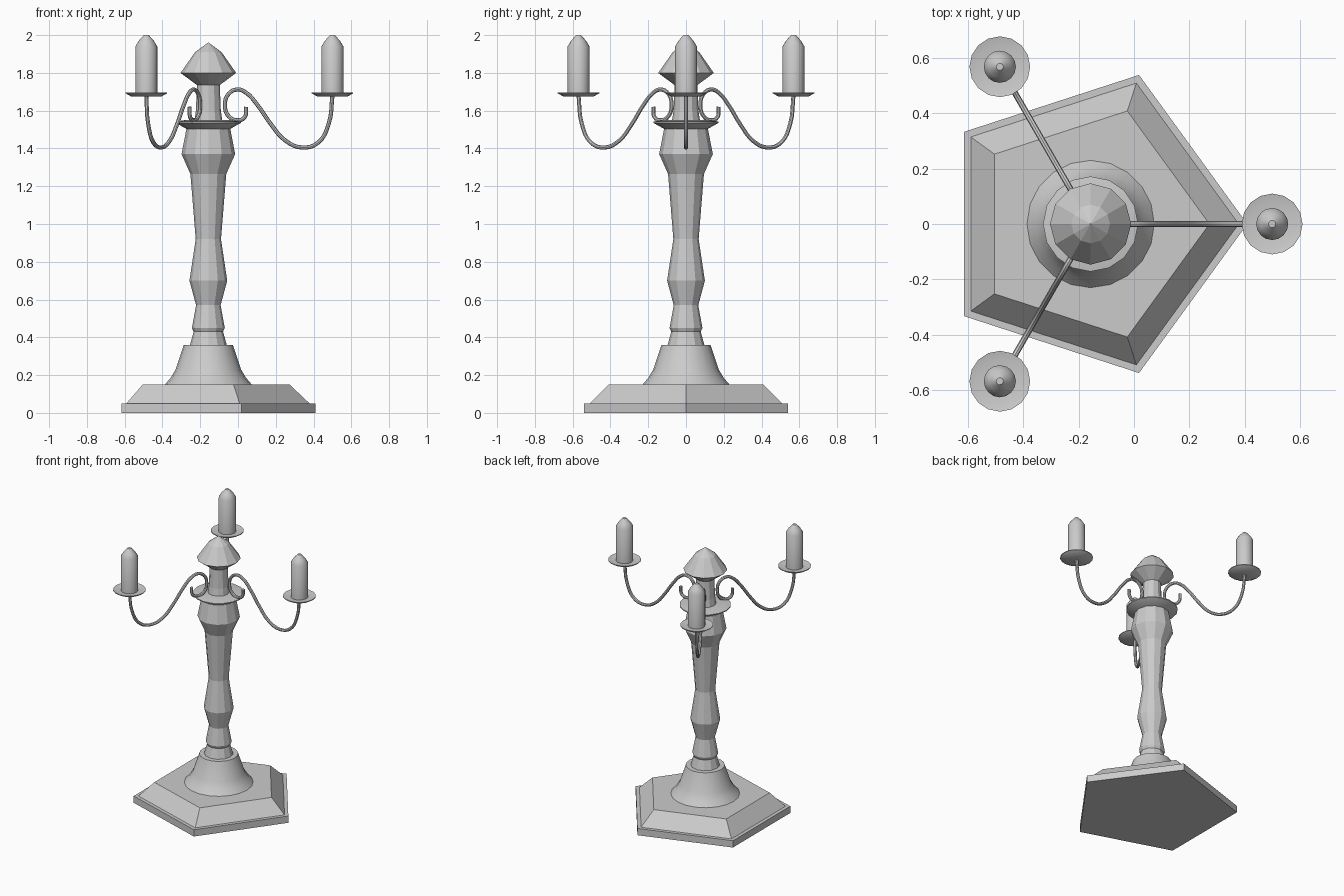
import bpy
import math
from mathutils import Matrix

if "Cube" in bpy.data.objects:
    bpy.data.objects.remove(bpy.data.objects["Cube"], do_unlink=True)

AXIS_X = -0.157      # column axis
ARM_REACH = 0.657    # column axis to candle axis

metal = bpy.data.materials.new("pale_grey")
metal.use_nodes = True
GREY = (0.6, 0.6, 0.6, 1)
metal.diffuse_color = GREY
metal.node_tree.nodes["Principled BSDF"].inputs["Base Color"].default_value = GREY


def finish(obj, smooth):
    obj.data.materials.clear()
    obj.data.materials.append(metal)
    if smooth:
        bpy.ops.object.select_all(action='DESELECT')
        obj.select_set(True)
        bpy.context.view_layer.objects.active = obj
        bpy.ops.object.shade_smooth_by_angle(angle=math.radians(35))
    return obj


def lathe(name, profile, sides, center=(AXIS_X, 0), smooth=False, turn=0.0):
    """Revolve (radius, z) pairs, listed bottom to top, into a capped solid."""
    verts, faces = [], []
    for r, z in profile:
        for i in range(sides):
            a = turn + math.tau * i / sides
            verts.append((center[0] + r * math.cos(a), center[1] + r * math.sin(a), z))
    for k in range(len(profile) - 1):
        for i in range(sides):
            j = (i + 1) % sides
            faces.append((k * sides + i, k * sides + j,
                          (k + 1) * sides + j, (k + 1) * sides + i))
    faces.append(tuple(reversed(range(sides))))
    top = (len(profile) - 1) * sides
    faces.append(tuple(range(top, top + sides)))
    mesh = bpy.data.meshes.new(name)
    mesh.from_pydata(verts, [], faces)
    mesh.update()
    obj = bpy.data.objects.new(name, mesh)
    bpy.context.collection.objects.link(obj)
    return finish(obj, smooth)


def tube(name, path, radius, angle):
    """Sweep a round wire along (distance, z) points, turned about the column."""
    curve = bpy.data.curves.new(name, 'CURVE')
    curve.dimensions = '3D'
    curve.bevel_depth = radius
    curve.bevel_resolution = 2
    curve.resolution_u = 4
    curve.use_fill_caps = True
    spline = curve.splines.new('BEZIER')
    spline.bezier_points.add(len(path) - 1)
    for point, (d, z) in zip(spline.bezier_points, path):
        point.co = (d, 0, z)
        point.handle_left_type = point.handle_right_type = 'AUTO'
    temp = bpy.data.objects.new(name + "_path", curve)
    bpy.context.collection.objects.link(temp)
    bpy.context.view_layer.update()
    graph = bpy.context.evaluated_depsgraph_get()
    mesh = bpy.data.meshes.new_from_object(temp.evaluated_get(graph))
    bpy.data.objects.remove(temp, do_unlink=True)
    mesh.transform(Matrix.Translation((AXIS_X, 0, 0)) @ Matrix.Rotation(angle, 4, 'Z'))
    obj = bpy.data.objects.new(name, mesh)
    bpy.context.collection.objects.link(obj)
    return finish(obj, True)


# Five-sided foot with a ledge and sloped top
lathe("foot", [(0.567, 0), (0.567, 0.05), (0.536, 0.05), (0.43, 0.15)], 5)

# Flared collar on the foot
lathe("collar", [(0.232, 0.148), (0.20, 0.185), (0.173, 0.23), (0.13, 0.36),
                 (0.10, 0.36)], 20, smooth=True)

# Faceted column with its swellings
lathe("column", [(0.10, 0.35), (0.078, 0.43), (0.087, 0.45), (0.065, 0.57),
                 (0.10, 0.70), (0.067, 0.92), (0.095, 1.265), (0.142, 1.37),
                 (0.115, 1.51)], 12)

# Disc, neck and pointed cap
lathe("disc", [(0.11, 1.50), (0.172, 1.535), (0.172, 1.542), (0.125, 1.55)], 16, smooth=True)
lathe("neck", [(0.075, 1.54), (0.066, 1.60), (0.06, 1.75)], 12)
lathe("cap", [(0.06, 1.735), (0.147, 1.80), (0.07, 1.91), (0.002, 1.96)], 12)

# Three scrolled arms, each with a drip plate and a candle
arm_path = [(0.657, 1.68), (0.637, 1.53), (0.58, 1.43), (0.497, 1.405),
            (0.41, 1.44), (0.33, 1.53), (0.26, 1.63), (0.20, 1.695), (0.155, 1.712),
            (0.108, 1.69), (0.088, 1.63), (0.108, 1.57), (0.155, 1.549),
            (0.192, 1.565), (0.20, 1.62)]
for label, degrees in (("left", 0), ("right_back", 120), ("right_front", 240)):
    a = math.radians(degrees)
    spot = (AXIS_X + ARM_REACH * math.cos(a), ARM_REACH * math.sin(a))
    tube("arm_" + label, arm_path, 0.011, a)
    lathe("drip_plate_" + label, [(0.08, 1.675), (0.11, 1.692), (0.11, 1.697),
                                  (0.08, 1.69)], 16, spot, smooth=True)
    lathe("candle_" + label, [(0.058, 1.685), (0.058, 1.94), (0.04, 1.97), (0.013, 2.0)],
          16, spot, smooth=True)
